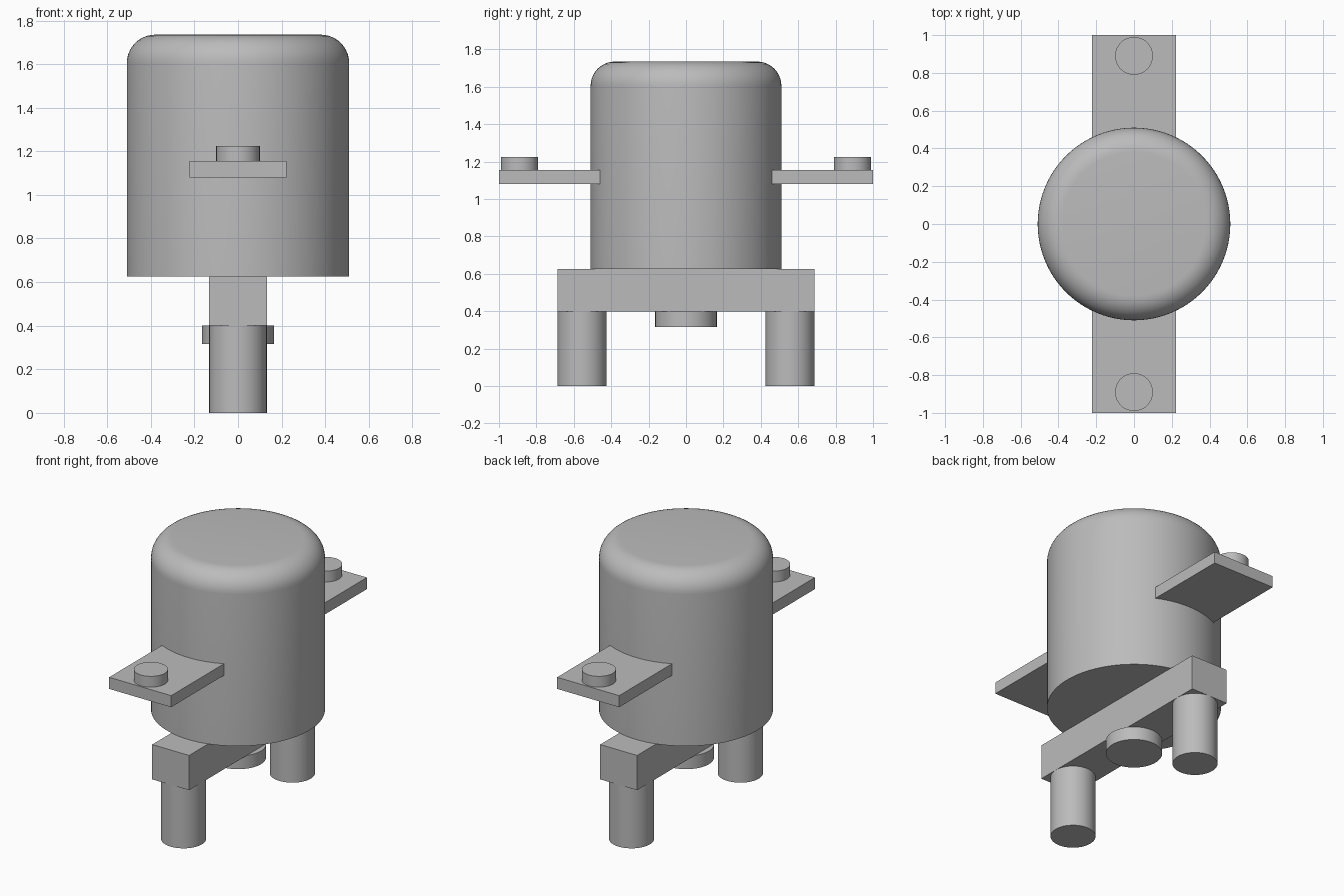
import bpy
import bmesh
import math
from mathutils import Matrix, Vector

old = bpy.data.objects.get("Cube")
if old:
    bpy.data.objects.remove(old, do_unlink=True)

grey = bpy.data.materials.new("plain grey")
grey.use_nodes = True
colour = (0.5, 0.5, 0.5, 1)
grey.diffuse_color = colour
grey.node_tree.nodes["Principled BSDF"].inputs["Base Color"].default_value = colour


def finish(name, bm, smooth=False):
    bmesh.ops.recalc_face_normals(bm, faces=bm.faces)
    mesh = bpy.data.meshes.new(name)
    bm.to_mesh(mesh)
    bm.free()
    mesh.materials.append(grey)
    obj = bpy.data.objects.new(name, mesh)
    bpy.context.collection.objects.link(obj)
    if smooth:
        bpy.ops.object.select_all(action="DESELECT")
        obj.select_set(True)
        bpy.context.view_layer.objects.active = obj
        bpy.ops.object.shade_smooth_by_angle(angle=math.radians(35))
    return obj


def box(name, low, high):
    low, high = Vector(low), Vector(high)
    bm = bmesh.new()
    bmesh.ops.create_cube(bm, size=1, matrix=Matrix.Translation((low + high) / 2)
                          @ Matrix.Diagonal((high - low).to_4d()))
    return finish(name, bm)


def cylinder(name, radius, y, bottom, top, sides=64, fillet=0):
    bm = bmesh.new()
    bmesh.ops.create_cone(bm, cap_ends=True, segments=sides, radius1=radius, radius2=radius,
                          depth=top - bottom,
                          matrix=Matrix.Translation((0, y, (bottom + top) / 2)))
    if fillet:
        rim = [e for e in bm.edges if all(v.co.z > top - 0.001 for v in e.verts)]
        bmesh.ops.bevel(bm, geom=rim, offset=fillet, segments=10, profile=0.5, affect="EDGES")
    return finish(name, bm, smooth=True)


# Domed body on a cross bar, with a round boss underneath
cylinder("body", 0.51, 0, 0.625, 1.735, sides=96, fillet=0.13)
box("base_bar", (-0.132, -0.688, 0.4), (0.132, 0.688, 0.625))
cylinder("bottom_boss", 0.165, 0, 0.315, 0.4)

# Leg, side tab and button at each end
for end, side in (("front", -1), ("back", 1)):
    cylinder(end + "_leg", 0.132, side * 0.556, 0, 0.4)
    ys = sorted((side * 0.44, side * 1.0))
    box(end + "_tab", (-0.222, ys[0], 1.08), (0.222, ys[1], 1.155))
    cylinder(end + "_button", 0.1, side * 0.89, 1.155, 1.225)
